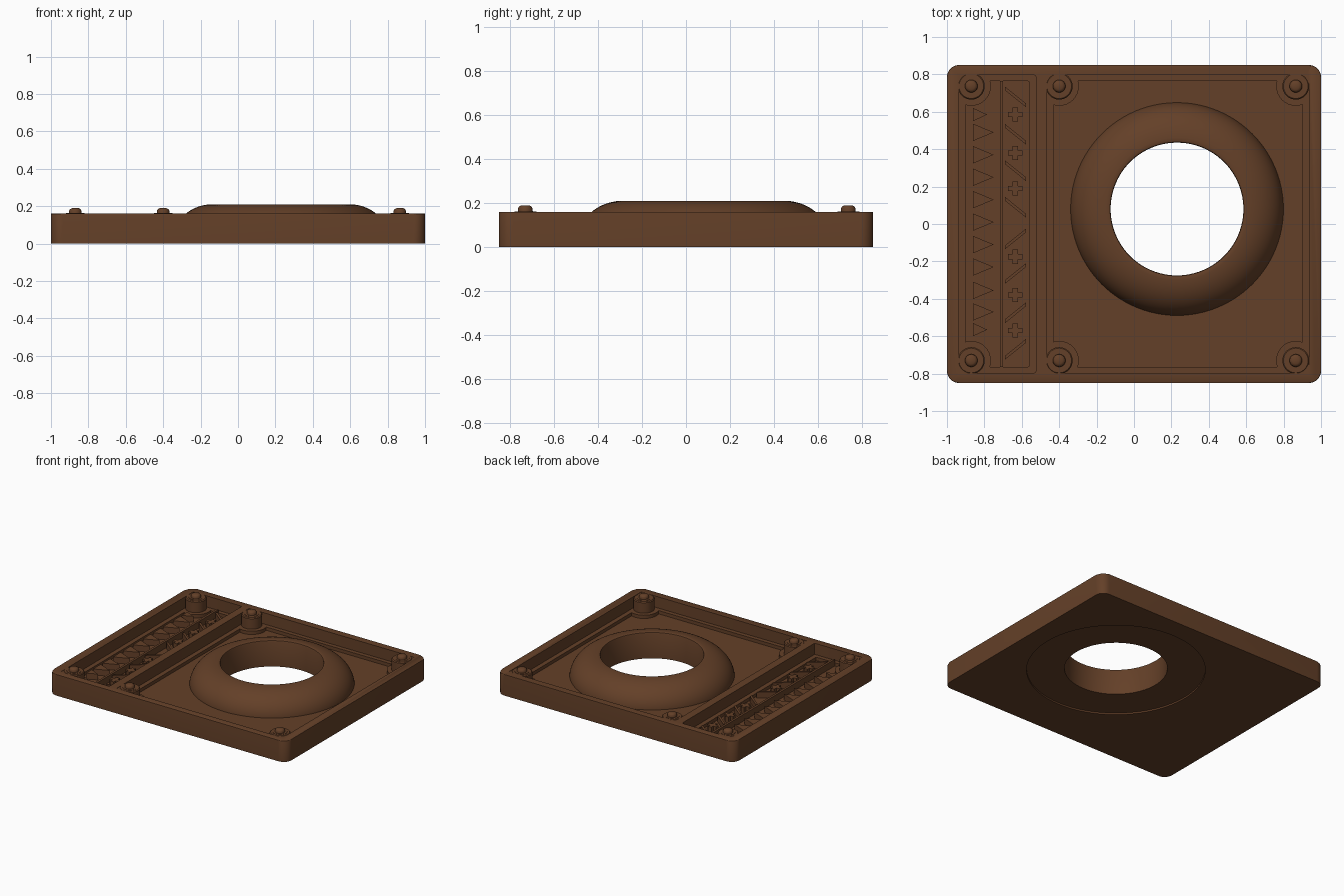
import bpy, bmesh, math

if "Cube" in bpy.data.objects:
    bpy.data.objects.remove(bpy.data.objects["Cube"])

brown = bpy.data.materials.new("dark_brown")
brown.diffuse_color = (0.127, 0.051, 0.021, 1)
brown.use_nodes = True
brown.node_tree.nodes["Principled BSDF"].inputs["Base Color"].default_value = brown.diffuse_color

FLOOR, LEDGE, TOP = 0.05, 0.075, 0.16
CX, CY = 0.23, 0.08          # dome centre


def finish(name, bm, smooth=True):
    bmesh.ops.recalc_face_normals(bm, faces=bm.faces[:])
    me = bpy.data.meshes.new(name)
    bm.to_mesh(me)
    bm.free()
    ob = bpy.data.objects.new(name, me)
    bpy.context.collection.objects.link(ob)
    me.materials.append(brown)
    if smooth:
        smooth_angle(ob)
    return ob


def smooth_angle(ob):
    bpy.ops.object.select_all(action='DESELECT')
    ob.select_set(True)
    bpy.context.view_layer.objects.active = ob
    bpy.ops.object.shade_smooth_by_angle(angle=math.radians(35))


def add_prism(bm, pts, z0, z1):
    lo = [bm.verts.new((x, y, z0)) for x, y in pts]
    hi = [bm.verts.new((x, y, z1)) for x, y in pts]
    n = len(pts)
    bm.faces.new(lo[::-1])
    bm.faces.new(hi)
    for i in range(n):
        j = (i + 1) % n
        bm.faces.new((lo[i], lo[j], hi[j], hi[i]))


def prism(name, pts, z0, z1):
    bm = bmesh.new()
    add_prism(bm, pts, z0, z1)
    return finish(name, bm)


def rounded(x0, x1, y0, y1, r, n=8):
    pts = []
    for cx, cy, a0 in ((x1 - r, y1 - r, 0), (x0 + r, y1 - r, 90),
                       (x0 + r, y0 + r, 180), (x1 - r, y0 + r, 270)):
        for i in range(n + 1):
            a = math.radians(a0 + 90 * i / n)
            pts.append((cx + r * math.cos(a), cy + r * math.sin(a)))
    return pts


def circle(cx, cy, r, n=96):
    return [(cx + r * math.cos(2 * math.pi * i / n),
             cy + r * math.sin(2 * math.pi * i / n)) for i in range(n)]


def add_lathe(bm, profile, cx, cy, n, closed):
    rings = []
    for r, z in profile:
        rings.append([bm.verts.new((x, y, z)) for x, y in circle(cx, cy, r, n)])
    pairs = list(zip(rings, rings[1:]))
    if closed:
        pairs.append((rings[-1], rings[0]))
    else:
        bm.faces.new(rings[0][::-1])
        bm.faces.new(rings[-1])
    for a, b in pairs:
        for i in range(n):
            j = (i + 1) % n
            bm.faces.new((a[i], a[j], b[j], b[i]))


def cut(ob, pts, z0, z1):
    c = prism("cutter", pts, z0, z1)
    c.hide_render = True
    m = ob.modifiers.new("cut", 'BOOLEAN')
    m.operation, m.solver, m.object = 'DIFFERENCE', 'EXACT', c
    bpy.ops.object.select_all(action='DESELECT')
    bpy.context.view_layer.objects.active = ob
    ob.select_set(True)
    bpy.ops.object.modifier_apply(modifier=m.name)
    bpy.data.objects.remove(c)


# base plate: rounded slab with softened top edge, two stepped pockets, centre hole
bm = bmesh.new()
add_prism(bm, rounded(-1, 1, -0.85, 0.85, 0.065), 0, TOP)
rim = [e for e in bm.edges if all(v.co.z > 0.1 for v in e.verts)]
bmesh.ops.bevel(bm, geom=rim, offset=0.006, segments=2, affect='EDGES', profile=0.5)
plate = finish("base_plate", bm)
for x0, x1 in ((-0.935, -0.525), (-0.465, 0.935)):
    cut(plate, rounded(x0, x1, -0.797, 0.797, 0.01, 2), LEDGE, 0.4)
    cut(plate, rounded(x0 + 0.035, x1 - 0.035, -0.765, 0.765, 0.01, 2), FLOOR, 0.4)
cut(plate, circle(CX, CY, 0.616), -0.1, 0.012)
cut(plate, circle(CX, CY, 0.45), -0.1, 0.4)
smooth_angle(plate)

# domed ring around the through hole
profile = [(0.355, 0.012), (0.45, 0.012), (0.45, 0.034)]
for i in range(21):
    a = math.radians(90 * i / 20)
    profile.append((0.365 + 0.205 * math.cos(a), 0.034 + 0.176 * math.sin(a)))
profile += [(0.358, 0.207), (0.355, 0.2)]
bm = bmesh.new()
add_lathe(bm, profile, CX, CY, 96, True)
finish("domed_ring", bm)

# corner posts with a wide foot, a stepped top and a rounded pin
bm = bmesh.new()
for px in (-0.87, -0.4, 0.865):
    for py in (-0.73, 0.737):
        add_lathe(bm, [(0.105, 0.03), (0.105, LEDGE), (0.072, LEDGE),
                       (0.072, TOP - 0.006), (0.066, TOP), (0.05, TOP),
                       (0.05, TOP + 0.002), (0.034, TOP + 0.002),
                       (0.033, TOP + 0.016), (0.028, TOP + 0.024),
                       (0.018, TOP + 0.029)], px, py, 32, False)
finish("corner_posts", bm)

# fillers joining the posts to the pocket corners
bm = bmesh.new()
for px, sx in ((-0.87, -1), (-0.4, -1), (0.865, 1)):
    for s in (-1, 1):
        xs, ys = sorted((px + sx * 0.02, px + sx * 0.075)), sorted((s * 0.75, s * 0.805))
        add_prism(bm, [(xs[0], ys[0]), (xs[1], ys[0]), (xs[1], ys[1]), (xs[0], ys[1])],
                  0.03, TOP - 0.002)
finish("corner_fillers", bm)

# thin divider in the narrow pocket
prism("strip_divider", [(-0.717, -0.765), (-0.7, -0.765), (-0.7, 0.765), (-0.717, 0.765)],
      0.03, 0.1)

# raised triangles
RELIEF = 0.095
bm = bmesh.new()
for i, y in enumerate((0.585, 0.49, 0.37, 0.25, 0.13, 0.01, -0.11, -0.23, -0.355, -0.47, -0.565)):
    w, h = (0.075, 0.035) if i in (0, 10) else (0.11, 0.046)
    add_prism(bm, [(-0.86, y - h), (-0.86 + w, y), (-0.86, y + h)], 0.03, RELIEF)
finish("triangle_relief", bm)

# raised crosses
bm = bmesh.new()
a, b = 0.014, 0.038
cross = [(a, -b), (a, -a), (b, -a), (b, a), (a, a), (a, b),
         (-a, b), (-a, a), (-b, a), (-b, -a), (-a, -a), (-a, -b)]
for y in (0.585, 0.38, 0.19, -0.175, -0.38, -0.57):
    add_prism(bm, [(x - 0.635, v + y) for x, v in cross], 0.03, RELIEF)
finish("cross_relief", bm)

# raised slanted bars, mirrored about the middle
bm = bmesh.new()
for y in (0.68, 0.48, 0.285, 0.09, -0.08, -0.265, -0.475, -0.67):
    s = -1 if y > 0 else 1
    add_prism(bm, [(-0.69, y - s * 0.055), (-0.578, y + s * 0.035),
                   (-0.578, y + s * 0.055), (-0.69, y - s * 0.035)], 0.03, RELIEF)
finish("slanted_bars", bm)
